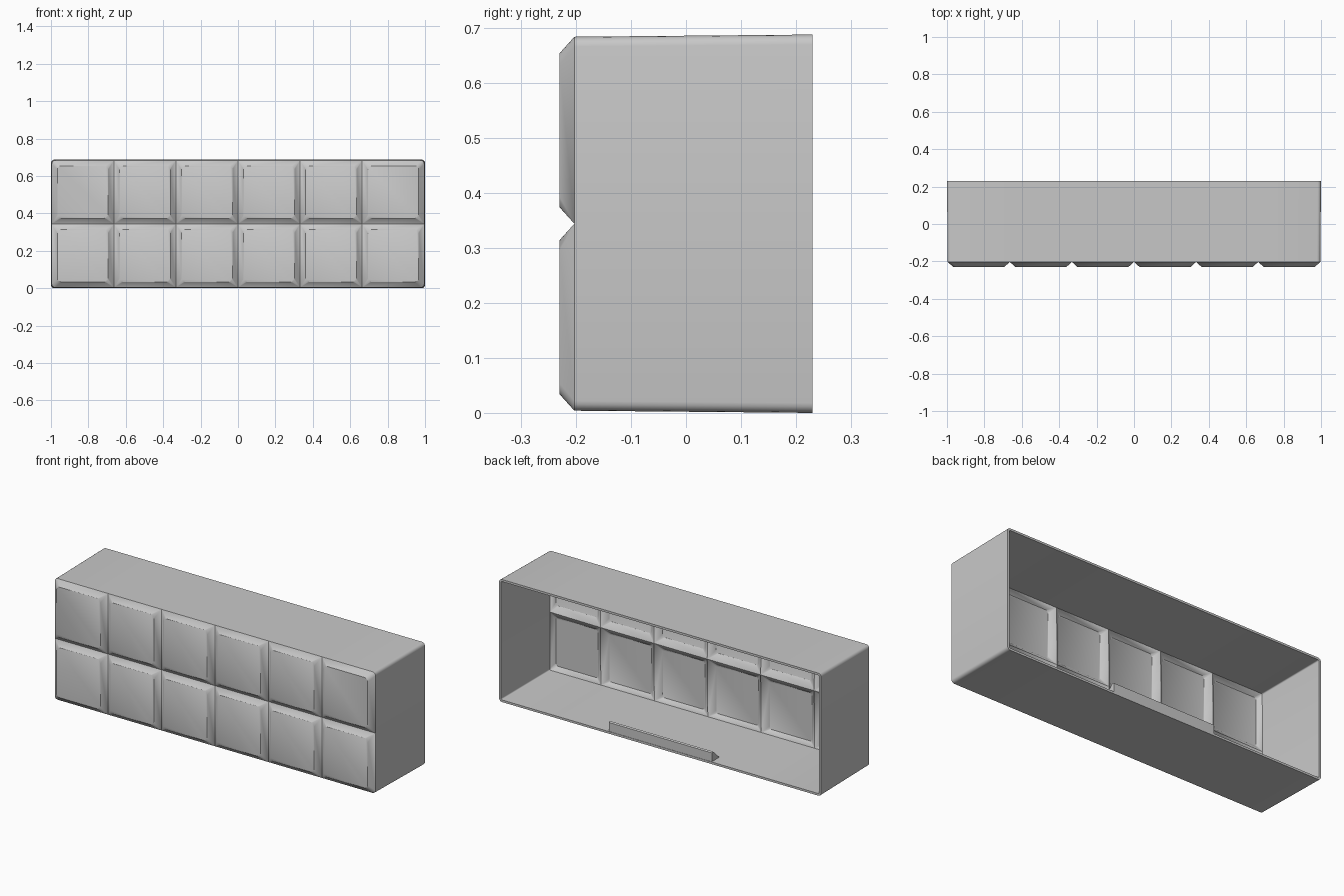
import bpy
import bmesh
from math import cos, sin, pi

cube = bpy.data.objects.get("Cube")
if cube:
    bpy.data.objects.remove(cube, do_unlink=True)

grey = bpy.data.materials.new("plain_grey")
grey.use_nodes = True
grey.diffuse_color = (0.58, 0.58, 0.58, 1)
grey.node_tree.nodes["Principled BSDF"].inputs["Base Color"].default_value = (0.58, 0.58, 0.58, 1)

COLS, ROWS = 6, 2
HALF_X, HEIGHT = 1.0, 0.688        # size at the open back
DRAFT = 0.004                      # walls narrow towards the front
FRONT, GROOVE, BACK = -0.23, -0.203, 0.23
INSET, ARC = 0.03, 4
WALL = 0.012


def rounded_loop(bm, x0, x1, z0, z1, y, radii):
    """Rectangle in the xz plane with one radius per corner."""
    verts = []
    corners = [(x1, z1, -1, -1), (x0, z1, 1, -1), (x0, z0, 1, 1), (x1, z0, -1, 1)]
    for k, ((cx, cz, sx, sz), r) in enumerate(zip(corners, radii)):
        for i in range(ARC + 1):
            a = (k + i / ARC) * pi / 2
            verts.append(bm.verts.new((cx + sx * r + r * cos(a), y, cz + sz * r + r * sin(a))))
    return verts


def finish(name, bm):
    mesh = bpy.data.meshes.new(name)
    bm.to_mesh(mesh)
    bm.free()
    mesh.materials.append(grey)
    obj = bpy.data.objects.new(name, mesh)
    bpy.context.collection.objects.link(obj)
    bpy.ops.object.select_all(action='DESELECT')
    obj.select_set(True)
    bpy.context.view_layer.objects.active = obj
    return obj


# Front: a grid of raised pads with V grooves between them
bm = bmesh.new()
left, right = -HALF_X + DRAFT, HALF_X - DRAFT
low, high = DRAFT, HEIGHT - DRAFT
dx, dz = (right - left) / COLS, (high - low) / ROWS
for c in range(COLS):
    for r in range(ROWS):
        x0, z0 = left + c * dx, low + r * dz
        x1, z1 = x0 + dx, z0 + dz
        ends = [(c == COLS - 1, r == ROWS - 1), (c == 0, r == ROWS - 1),
                (c == 0, r == 0), (c == COLS - 1, r == 0)]
        rim = rounded_loop(bm, x0, x1, z0, z1, GROOVE, [0.018 if all(e) else 0 for e in ends])
        pad = rounded_loop(bm, x0 + INSET, x1 - INSET, z0 + INSET, z1 - INSET, FRONT, [0.02] * 4)
        bm.faces.new(pad)
        for i in range(len(pad)):
            j = (i + 1) % len(pad)
            bm.faces.new((rim[i], rim[j], pad[j], pad[i]))
bmesh.ops.remove_doubles(bm, verts=bm.verts[:], dist=0.0005)

# Side walls, drawn back from the rim to the open end
border = [e for e in bm.edges if e.is_boundary]
drawn = bmesh.ops.extrude_edge_only(bm, edges=border)["geom"]
mid = HEIGHT / 2
for v in (g for g in drawn if isinstance(g, bmesh.types.BMVert)):
    v.co.x *= HALF_X / right
    v.co.y = BACK
    v.co.z = mid + (v.co.z - mid) * mid / (mid - DRAFT)
bmesh.ops.recalc_face_normals(bm, faces=bm.faces[:])
pad_face = min(bm.faces, key=lambda f: f.calc_center_median().y)
if pad_face.normal.y > 0:
    bmesh.ops.reverse_faces(bm, faces=bm.faces[:])
shell = finish("grooved_hollow_shell", bm)
solid = shell.modifiers.new("wall_thickness", 'SOLIDIFY')
solid.thickness = WALL
solid.offset = -1
solid.use_even_offset = True
bpy.ops.object.modifier_apply(modifier=solid.name)
bpy.ops.object.shade_smooth_by_angle(angle=pi / 6)

# Wedge-shaped catch on the floor at the open back
bm = bmesh.new()
profile = [(BACK - 0.002, WALL / 2), (BACK - 0.002, 0.062), (BACK - 0.012, 0.066), (BACK - 0.075, WALL / 2)]
face = bm.faces.new([bm.verts.new((-0.32, y, z)) for y, z in profile])
side = bmesh.ops.extrude_face_region(bm, geom=[face])["geom"]
bmesh.ops.translate(bm, vec=(0.64, 0, 0), verts=[g for g in side if isinstance(g, bmesh.types.BMVert)])
bmesh.ops.recalc_face_normals(bm, faces=bm.faces[:])
finish("floor_catch", bm)
